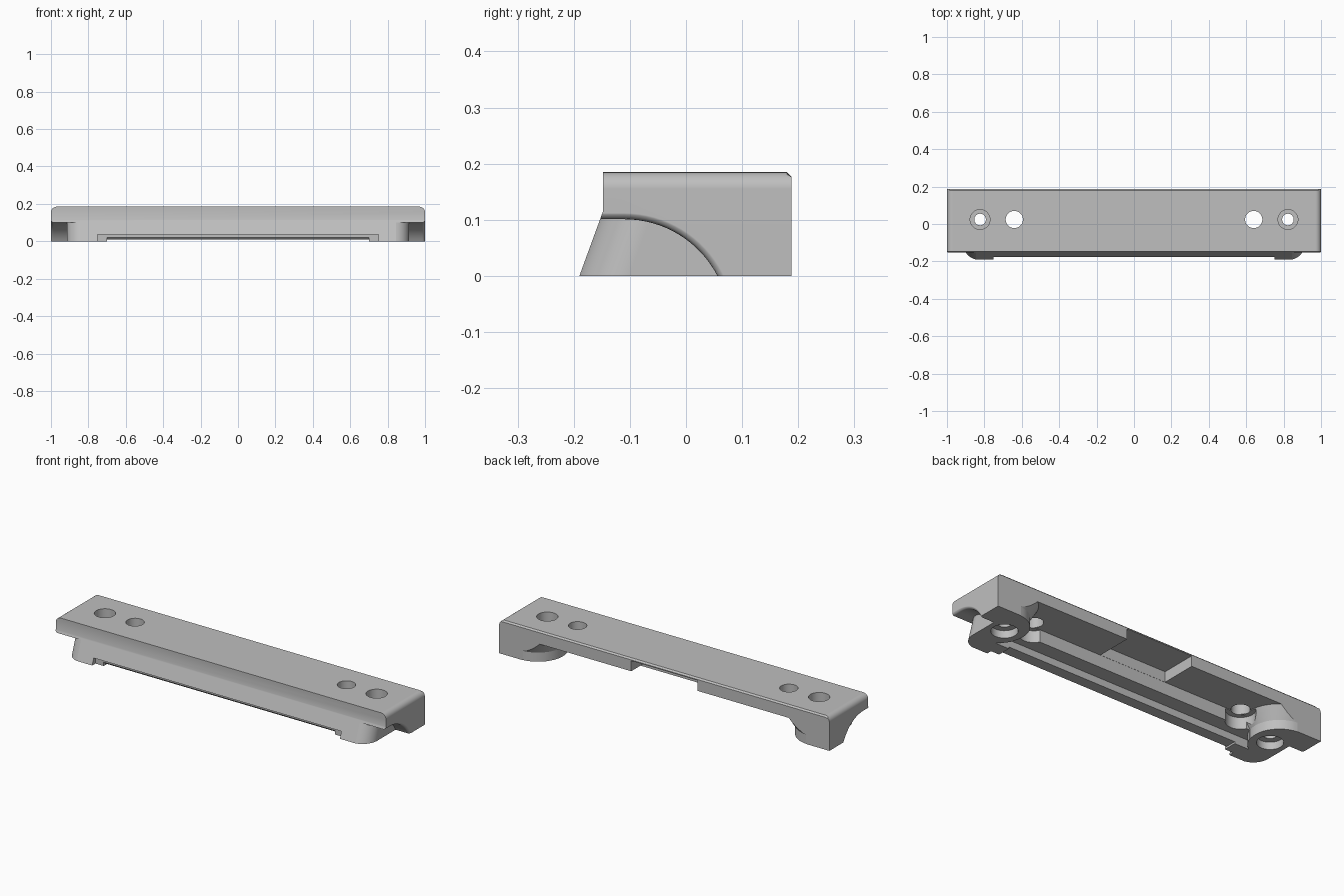
import bpy, bmesh, math
from mathutils import Vector

cube = bpy.data.objects.get("Cube")
if cube:
    bpy.data.objects.remove(cube, do_unlink=True)

grey = bpy.data.materials.new("plain grey")
grey.use_nodes = True
grey.diffuse_color = (0.52, 0.52, 0.52, 1)
grey.node_tree.nodes["Principled BSDF"].inputs["Base Color"].default_value = (0.52, 0.52, 0.52, 1)


def loft(name, sections, axis="x"):
    """Join (position, profile) sections along x (profile y, z) or along z (profile x, y)."""
    bm = bmesh.new()
    rings = []
    for t, profile in sections:
        rings.append([bm.verts.new((t, a, b) if axis == "x" else (a, b, t)) for a, b in profile])
    bm.faces.new(rings[0])
    bm.faces.new(rings[-1])
    for near, far in zip(rings, rings[1:]):
        for i in range(len(near)):
            j = (i + 1) % len(near)
            bm.faces.new((near[i], near[j], far[j], far[i]))
    bmesh.ops.recalc_face_normals(bm, faces=bm.faces)
    mesh = bpy.data.meshes.new(name)
    bm.to_mesh(mesh)
    bm.free()
    obj = bpy.data.objects.new(name, mesh)
    bpy.context.scene.collection.objects.link(obj)
    mesh.materials.append(grey)
    return obj


def prism(name, profile, half_width):
    return loft(name, [(-half_width, profile), (half_width, profile)])


def arc(cx, cy, r, start, end, steps):
    angles = [math.radians(start + (end - start) * i / steps) for i in range(steps + 1)]
    return [(cx + r * math.cos(a), cy + r * math.sin(a)) for a in angles]


def cylinder(x, y, r, lo, hi):
    circle = arc(x, y, r, 0, 352.5, 47)
    return loft("hole_cutter", [(lo, circle), (hi, circle)], "z")


def combine(target, tool, operation="DIFFERENCE"):
    mod = target.modifiers.new("cut", "BOOLEAN")
    mod.operation = operation
    mod.solver = "EXACT"
    mod.object = tool
    bpy.context.view_layer.update()
    with bpy.context.temp_override(object=target, active_object=target):
        bpy.ops.object.modifier_apply(modifier=mod.name)
    bpy.data.objects.remove(tool, do_unlink=True)


def bevel_edges(obj, rule, width, segments):
    bm = bmesh.new()
    bm.from_mesh(obj.data)
    edges = [e for e in bm.edges if all(rule(v.co) for v in e.verts)]
    bmesh.ops.bevel(bm, geom=edges, offset=width, segments=segments, profile=0.5, affect="EDGES")
    bm.to_mesh(obj.data)
    bm.free()


# Bar with a flared front skirt, rounded top ends and a chamfered back edge
bar = prism("mounting_bar", [(-0.148, 0.185), (0.188, 0.185), (0.188, 0),
                             (-0.19, 0), (-0.148, 0.115)], 1)
bevel_edges(bar, lambda c: c.z > 0.18 and c.x > 0.99, 0.03, 6)
bevel_edges(bar, lambda c: c.z > 0.18 and c.x < -0.99, 0.03, 6)
bevel_edges(bar, lambda c: c.z > 0.18 and c.y > 0.18, 0.008, 1)


def pocket(r, start, front, back):
    """Plan of a pocket whose ends curve round the feet."""
    stop = 180 + math.degrees(math.asin((0.037 - front) / r))
    curve = arc(0.87, 0.037, r, start, stop, 18)
    half = [(curve[0][0], back)] + curve
    return half + [(-x, y) for x, y in reversed(half)]


# Underside pocket with flared foot roots, and a lower ledge behind the skirt
upper = [(z, pocket(r, 95, -0.01, 0.3)) for z, r in ((-0.1, 0.15), (0.05, 0.15), (0.115, 0.19))]
combine(bar, loft("pocket_cutter", upper, "z"))
lower = [(z, pocket(0.152, 172, -0.09, 0.08)) for z in (-0.12, 0.048)]
combine(bar, loft("ledge_cutter", lower, "z"))

# Deep notch in the middle of the back
combine(bar, prism("notch_cutter", [(0.33, 0.07), (0.33, 0.172), (-0.009, 0.172),
                                    (-0.009, 0.07)], 0.2))

# Stepped slot along the lower edge of the skirt
combine(bar, prism("slot_cutter", [(-0.3, -0.1), (-0.3, 0.036), (-0.162, 0.036),
                                   (-0.162, -0.1)], 0.75))
combine(bar, prism("lip_cutter", [(-0.25, -0.08), (-0.25, 0.022), (-0.163, 0.022),
                                  (-0.15, 0.01), (-0.08, 0.01), (-0.08, -0.08)], 0.7))

# Stepped outer holes and recessed inner holes
for side in (-1, 1):
    outer, inner, y = side * 0.823, side * 0.64, 0.024
    combine(bar, cylinder(outer, y, 0.031, -0.15, 0.3))
    combine(bar, cylinder(outer, y, 0.053, 0.1, 0.3))
    combine(bar, cylinder(outer, y, 0.065, -0.15, 0.04))
    combine(bar, cylinder(inner, y, 0.046, -0.15, 0.3))
    combine(bar, cylinder(inner, y, 0.073, -0.15, 0.112))


def scoop(r):
    return [(-0.4, -0.05), (-0.4, r - 0.086)] + arc(-0.11, -0.086, r, 90, 12, 20)


def corner_plan(side, z):
    """Outside of the rounded skirt corner, following the flare at height z."""
    centre = -0.102 + 0.365 * z
    return [(side * x, y) for x, y in
            [(1.3, 0.45), (0.915, 0.45)] + arc(0.825, centre, 0.09, 0, -90, 14)
            + [(0.825, -0.5), (1.3, -0.5)]]


# Arched scoop with a rounded rim under each end, wrapped round the skirt corner
rim = [(0.986 + 0.0145 * math.sin(a), 0.187 + 0.0135 * (1 - math.cos(a)))
       for a in (math.radians(22.5 * i) for i in range(5))]
for side in (-1, 1):
    sections = [(side * x, scoop(r)) for x, r in [(0.7, 0.187)] + rim + [(1.2, 0.2005)]]
    end_cut = loft("end_cutter", sections)
    corner = [(z, corner_plan(side, z)) for z in (-0.2, 0.3)]
    combine(end_cut, loft("corner_cutter", corner, "z"), "INTERSECT")
    combine(bar, end_cut)

# Smooth the curves and keep the flats even
bpy.ops.object.select_all(action="DESELECT")
bar.select_set(True)
bpy.context.view_layer.objects.active = bar
bpy.ops.object.shade_smooth_by_angle(angle=math.radians(25))
weighted = bar.modifiers.new("even_flats", "WEIGHTED_NORMAL")
weighted.keep_sharp = True
